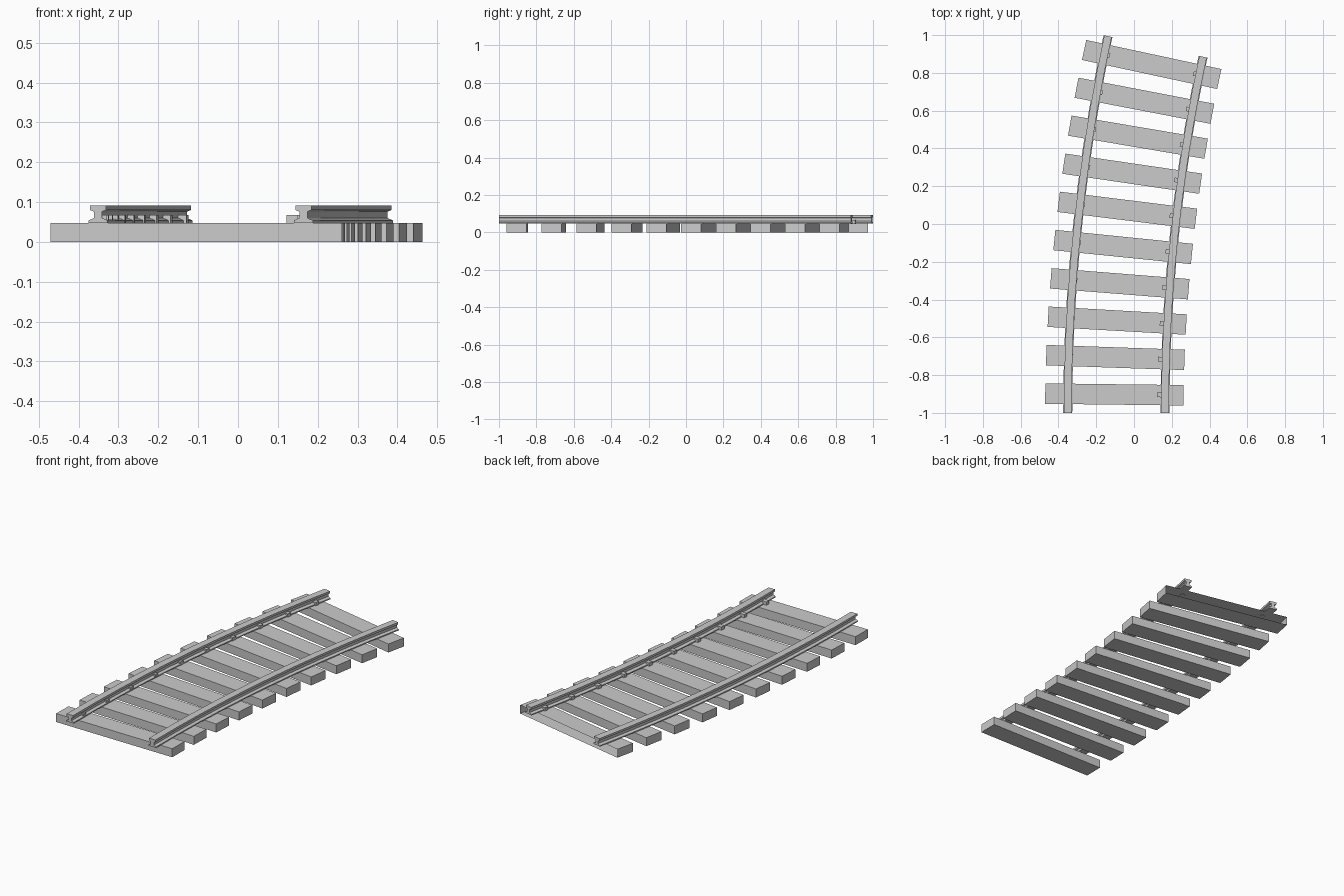
import bpy, bmesh
from math import radians, sin, cos
from mathutils import Matrix

if "Cube" in bpy.data.objects:
    bpy.data.objects.remove(bpy.data.objects["Cube"])

SWEEP = radians(12.2)     # total bend of the track
R = 9.18                  # centre-line radius
X0, Y0 = -0.0935, -1.0    # centre-line start
HALF_GAUGE = 0.2575
SEGS = 10


def on_arc(t, offset):
    """Point on the bend at angle t, shifted sideways by offset (+ = right)."""
    return X0 + R - (R - offset) * cos(t), Y0 + (R - offset) * sin(t)


def finish(name, bm):
    bmesh.ops.recalc_face_normals(bm, faces=bm.faces)
    me = bpy.data.meshes.new(name)
    bm.to_mesh(me)
    bm.free()
    ob = bpy.data.objects.new(name, me)
    bpy.context.collection.objects.link(ob)
    return ob


def add_box(bm, x0, x1, y0, y1, z0, z1, mat):
    m = mat @ Matrix.Translation(((x0 + x1) / 2, (y0 + y1) / 2, (z0 + z1) / 2)) \
        @ Matrix.Diagonal((x1 - x0, y1 - y0, z1 - z0, 1))
    return bmesh.ops.create_cube(bm, size=1, matrix=m)["verts"]


# Rails: I-shaped section swept along the bend
half = [(0.024, 0.048), (0.024, 0.054), (0.010, 0.060), (0.010, 0.076),
        (0.020, 0.080), (0.020, 0.092)]
profile = half + [(-x, z) for x, z in reversed(half)]
for name, side in (("left_rail", -1), ("right_rail", 1)):
    bm = bmesh.new()
    rings = []
    for k in range(SEGS + 1):
        t = SWEEP * k / SEGS
        rings.append([bm.verts.new((*on_arc(t, side * HALF_GAUGE + px), pz))
                      for px, pz in profile])
    n = len(profile)
    for a, b in zip(rings, rings[1:]):
        for j in range(n):
            bm.faces.new((a[j], a[(j + 1) % n], b[(j + 1) % n], b[j]))
    bm.faces.new(rings[0])
    bm.faces.new(rings[-1])
    finish(name, bm)

# Sleepers with a small clip inside each rail
for i in range(10):
    t = radians(0.7 + 1.27 * i)
    x, y = on_arc(SWEEP * (i + 0.5) / 10, 0)
    mat = Matrix.Translation((x - 0.011 * (1 - i / 9), y, 0)) @ Matrix.Rotation(-t, 4, 'Z')

    bm = bmesh.new()
    verts = add_box(bm, -0.366, 0.366, -0.054, 0.054, 0, 0.048, mat)
    ob = finish(f"sleeper_{i + 1}", bm)
    if i == 9:  # the last sleeper is open on its back face
        bm = bmesh.new()
        bm.from_mesh(ob.data)
        back = max(bm.faces, key=lambda f: f.normal.y)
        bmesh.ops.delete(bm, geom=[back], context='FACES_ONLY')
        bm.to_mesh(ob.data)
        bm.free()

    bm = bmesh.new()
    for s in (-1, 1):
        xs = sorted((s * 0.226, s * 0.255))
        add_box(bm, xs[0], xs[1], -0.012, 0.012, 0.046, 0.067, mat)
    finish(f"rail_clips_{i + 1}", bm)
